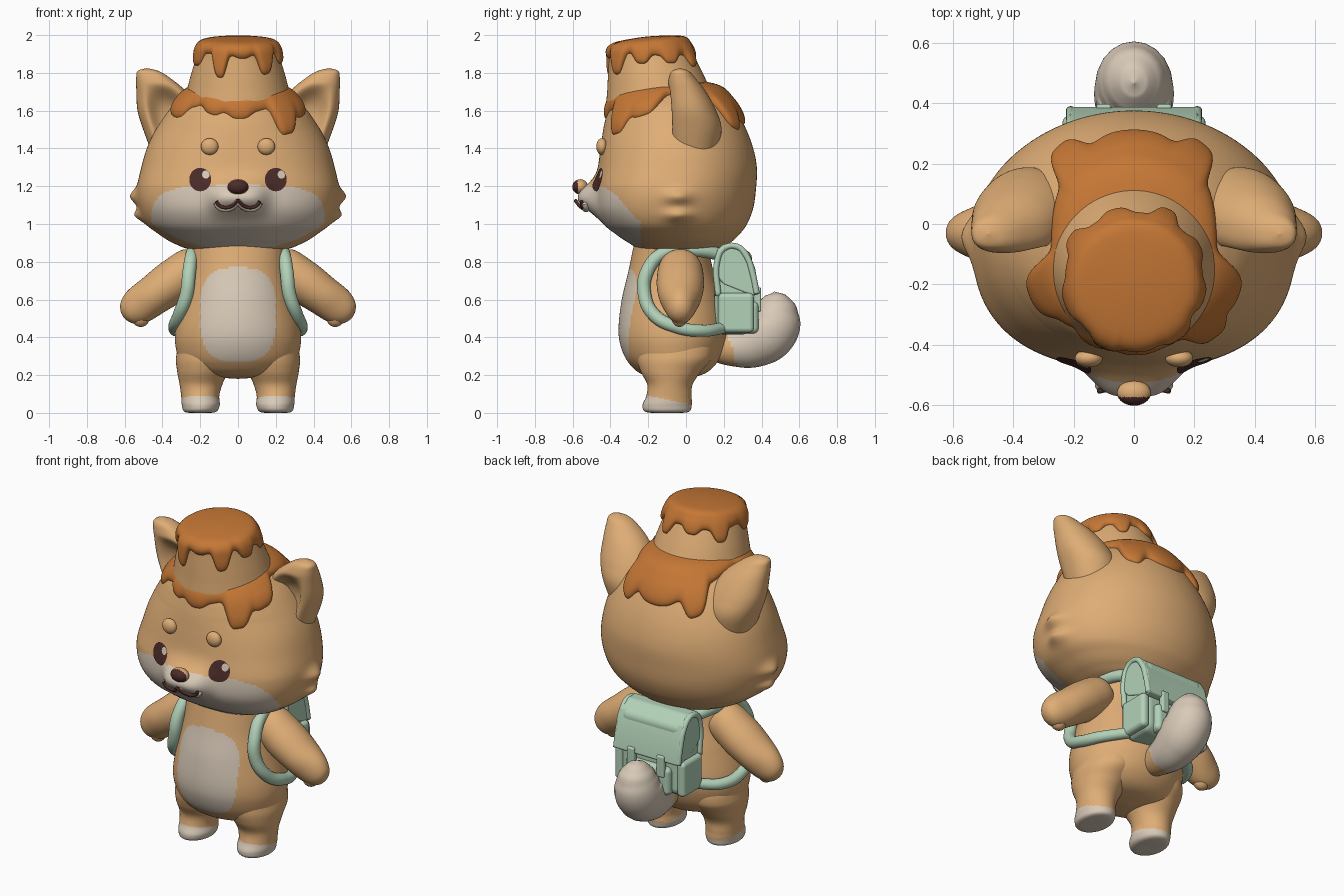
import bpy, bmesh, math
from mathutils import Vector, Matrix
from mathutils.bvhtree import BVHTree

cube = bpy.data.objects.get("Cube")
if cube:
    bpy.data.objects.remove(cube)


def material(name, rgb):
    m = bpy.data.materials.new(name)
    m.use_nodes = True
    m.diffuse_color = (*rgb, 1)
    m.node_tree.nodes["Principled BSDF"].inputs["Base Color"].default_value = (*rgb, 1)
    return m


TAN = material("tan fur", (.74, .42, .18))
CREAM = material("cream fur", (.69, .59, .48))
CARAMEL = material("caramel", (.56, .185, .036))
MINT = material("mint cloth", (.45, .64, .48))
DARK = material("dark brown", (.07, .025, .022))


def finish(bm, name, mats, rule=None, mirror=False, matrix=None, bevel=0):
    """Turn a bmesh into a smooth object; rule picks the material per face."""
    if matrix:
        bm.transform(matrix)
    bmesh.ops.remove_doubles(bm, verts=bm.verts, dist=1e-5)
    bmesh.ops.recalc_face_normals(bm, faces=bm.faces)
    for f in bm.faces:
        f.smooth = True
        if rule:
            f.material_index = int(rule(f.calc_center_median()))
    me = bpy.data.meshes.new(name)
    bm.to_mesh(me)
    tree = BVHTree.FromBMesh(bm)
    bm.free()
    for m in mats:
        me.materials.append(m)
    ob = bpy.data.objects.new(name, me)
    bpy.context.collection.objects.link(ob)
    if bevel:
        b = ob.modifiers.new("bevel", "BEVEL")
        b.width, b.segments, b.harden_normals = bevel, 4, True
    if mirror:
        ob.modifiers.new("mirror", "MIRROR")
    return tree


def grid_faces(bm, rings):
    n = len(rings[0])
    for a, b in zip(rings, rings[1:]):
        for i in range(n):
            bm.faces.new((a[i], a[(i + 1) % n], b[(i + 1) % n], b[i]))


def loft(name, rows, mats, tweak=None, seg=64, steps=8, **kw):
    """Elliptical rings (z, cx, cy, rx, ry) joined by a smooth spline."""
    rows = [Vector(r) for r in rows]
    pts = [rows[0]] + rows + [rows[-1]]
    bm, rings = bmesh.new(), []
    for k in range(len(rows) - 1):
        a, b, c, d = pts[k:k + 4]
        for j in range(steps + (k == len(rows) - 2)):
            t = j / steps
            r = .5 * (2 * b + (c - a) * t + (2 * a - 5 * b + 4 * c - d) * t**2
                      + (3 * b - a - 3 * c + d) * t**3)
            ring = []
            for i in range(seg):
                w = math.tau * i / seg
                v = Vector((r[1] + r[3] * math.cos(w), r[2] + r[4] * math.sin(w), r[0]))
                if tweak:
                    tweak(v, r)
                ring.append(bm.verts.new(v))
            rings.append(ring)
    grid_faces(bm, rings)
    return finish(bm, name, mats, **kw)


def ball(name, pos, radii, mats, **kw):
    bm = bmesh.new()
    bmesh.ops.create_uvsphere(bm, u_segments=40, v_segments=28, radius=1)
    finish(bm, name, mats, matrix=Matrix.Translation(pos) @ Matrix.Diagonal((*radii, 1)), **kw)


def box(name, pos, size, bevel, **kw):
    bm = bmesh.new()
    bmesh.ops.create_cube(bm, size=1)
    finish(bm, name, [MINT], matrix=Matrix.Translation(pos) @ Matrix.Diagonal((*size, 1)), bevel=bevel, **kw)


def tube(name, pts, mats, **kw):
    """Round tube through points (x, y, z, radius)."""
    cu = bpy.data.curves.new(name, "CURVE")
    cu.dimensions, cu.bevel_depth, cu.bevel_resolution = "3D", 1, 8
    cu.resolution_u, cu.use_fill_caps = 10, True
    sp = cu.splines.new("BEZIER")
    sp.bezier_points.add(len(pts) - 1)
    sp.radius_interpolation = "CARDINAL"
    for bp, p in zip(sp.bezier_points, pts):
        bp.co, bp.radius = p[:3], p[3]
        bp.handle_left_type = bp.handle_right_type = "AUTO"
    ob = bpy.data.objects.new(name + " path", cu)
    bpy.context.collection.objects.link(ob)
    bpy.context.view_layer.update()
    me = bpy.data.meshes.new_from_object(ob.evaluated_get(bpy.context.evaluated_depsgraph_get()))
    bm = bmesh.new()
    bm.from_mesh(me)
    bpy.data.objects.remove(ob)
    bpy.data.meshes.remove(me)
    finish(bm, name, mats, **kw)


def glaze(name, tree, centre, edge, drips, thick, seg=180, steps=36):
    """Dripping coat: rays from centre reach the surface out to a wavy polar angle."""
    bm, rings, centre = bmesh.new(), [], Vector(centre)
    for j in range(steps + 1):
        s, ring = math.sin(.5 * math.pi * max(j, .01) / steps), []
        for i in range(seg):
            deg = 360 * i / seg - 180
            w, phi = math.radians(deg), edge(math.radians(deg))
            for at, length, width in drips:
                gap = (deg - at + 180) % 360 - 180
                phi += length * math.exp(-abs(gap / width)**3.5)
            p = math.radians(phi * s)
            d = Vector((math.sin(p) * math.cos(w), math.sin(p) * math.sin(w), math.cos(p)))
            hit = tree.ray_cast(centre, d)[0] or centre + d * .3
            ring.append(bm.verts.new(hit + d * (thick * math.sqrt(max(0, 1 - s**10)) - .003)))
        rings.append(ring)
    grid_faces(bm, rings)
    finish(bm, name, [CARAMEL])


def bell(v, mid, width, power=2):
    return math.exp(-abs((v - mid) / width)**power)


def square_front(v, r, n):
    """Push the front half of a ring from an ellipse towards a rounded box."""
    k = (abs((v.x - r[1]) / r[3])**n + abs((v.y - r[2]) / r[4])**n)**(-1 / n)
    v.x, v.y = r[1] + (v.x - r[1]) * k, r[2] + (v.y - r[2]) * k


# Head: squared front, raised muzzle, cheek tufts, cream lower face
def head_shape(v, r):
    if r[3] > .001 and v.y < r[2]:
        square_front(v, r, 2 + .45 * min(1, max(0, (1.5 - v.z) / .3)))
        v.y -= .092 * bell(v.x, 0, .15, 4) * bell(v.z, 1.14, .083)
    if abs(v.x) > .3:
        tuft = bell(v.z, 1.145, .04) + bell(v.z, 1.045, .035)
        v.x += math.copysign(.038 * bell(v.y, -.04, .07) * tuft, v.x)


def face_patch(c):
    lobe = abs((abs(c.x) - .19) / .27)**2.6 + abs((c.z - 1.03) / .17)**2.6 < 1
    middle = abs(c.x) < .19 and .87 < c.z < 1.18 + .03 * (abs(c.x) < .11)
    return c.y < -.24 and (lobe or middle)


head = loft("head", [(.855, 0, -.03, 0, 0), (.862, 0, -.03, .23, .19), (.9, 0, -.035, .345, .268),
                     (.95, 0, -.045, .425, .332), (1, 0, -.055, .485, .378), (1.08, 0, -.06, .522, .415),
                     (1.18, 0, -.055, .535, .425), (1.3, 0, -.045, .512, .42), (1.42, 0, -.05, .475, .4),
                     (1.54, 0, -.065, .41, .365), (1.64, 0, -.08, .33, .315), (1.71, 0, -.08, .22, .23),
                     (1.74, 0, -.07, 0, 0)], [TAN, CREAM], tweak=head_shape, rule=face_patch, seg=200, steps=12)


# Ears: flat front with a scooped middle
def scoop(v, r):
    if v.y < r[2] and r[3] > .01:
        square_front(v, r, 2.6)
        u = (v.x - r[1]) / r[3] + .05
        h = max(0, 1 - (u / .78)**2) * max(0, 1 - ((v.z - 1.57) / .18)**2)
        v.y += .7 * r[4] * h * h * (3 - 2 * h)


loft("ears", [(1.36, .33, .04, .12, .12), (1.5, .35, .045, .152, .143), (1.6, .372, .03, .16, .13),
              (1.7, .406, .003, .132, .103), (1.77, .447, -.02, .092, .072), (1.81, .476, -.03, .055, .044),
              (1.825, .483, -.032, 0, 0)], [TAN], tweak=scoop, mirror=True)


# Face details laid on the head
def on_face(x, z, lift):
    return head.ray_cast(Vector((x, -2, z)), Vector((0, 1, 0)))[0] + Vector((0, -lift, 0))


def face_disc(name, x, z, rx, rz, lift, mat):
    bm = bmesh.new()
    bmesh.ops.create_circle(bm, cap_ends=True, cap_tris=True, segments=40, radius=1)
    for v in bm.verts:
        v.co = on_face(x + v.co.x * rx, z + v.co.y * rz, lift)
    finish(bm, name, [mat])


for side, x in (("left", .2), ("right", -.2)):
    face_disc(side + "_eye", x, 1.235, .058, .062, .006, DARK)
    face_disc(side + "_eye_shine", x + .03, 1.262, .02, .022, .009, CREAM)

ball("nose", (0, -.56, 1.197), (.056, .042, .04), [TAN, DARK], rule=lambda c: c.y < -.574)
ball("brows", (.15, -.445, 1.41), (.046, .03, .044), [TAN], mirror=True)
smile = [(0, 1.118), (.03, 1.09), (.07, 1.08), (.102, 1.093), (.115, 1.113)]
for name, rise, size, lift, mat in (("lips", 0, .017, .002, CREAM), ("mouth", .007, .009, .016, DARK)):
    tube(name, [(*on_face(x, z + rise, lift), size) for x, z in smile], [mat], mirror=True)


# Pudding hat, leaning forward, with two caramel coats
def lean(v, r):
    v.z += .1 * (v.y - r[2])


hat = loft("pudding_hat", [(1.5, 0, -.12, 0, 0), (1.51, 0, -.12, .27, .26), (1.62, 0, -.135, .287, .285),
                           (1.75, 0, -.158, .26, .258), (1.88, 0, -.187, .222, .222), (1.925, 0, -.2, .206, .206),
                           (1.952, 0, -.2, .182, .182), (1.962, 0, -.2, .13, .13), (1.965, 0, -.2, 0, 0)],
           [TAN], tweak=lean, seg=96)
glaze("hat_caramel", hat, (0, -.19, 1.8), lambda w: 66 + 2 * math.sin(3 * w),
      [(-115, 30, 10), (-50, 27, 12), (-162, 16, 15), (-83, 3, 10), (-12, 13, 12),
       (28, 10, 11), (64, 17, 10), (105, 9, 12), (145, 16, 11)], .031)
glaze("head_caramel", head, (0, -.06, 1.25), lambda w: 32 + 15 * math.sin(w)**2,
      [(-27, 15, 15), (-153, 15, 15), (-50, 20, 10), (-88, 3, 10), (-113, 3, 8), (-135, 3, 8),
       (54, 15, 11), (128, 17, 11), (90, 6, 24)], .036)

# Body with cream belly
loft("body", [(.18, 0, -.06, 0, 0), (.2, 0, -.07, .2, .15), (.26, 0, -.07, .297, .23), (.35, 0, -.07, .33, .275),
              (.45, 0, -.07, .33, .287), (.6, 0, -.075, .295, .265), (.75, 0, -.08, .262, .225),
              (.92, 0, -.08, .25, .19)], [TAN, CREAM], seg=160, steps=14,
     rule=lambda c: c.y < -.1 and abs(c.x / .2)**3 + abs((c.z - .52) / .25)**3 < 1)

# Legs with cream feet
loft("legs", [(0, .2, -.1, 0, 0), (.004, .2, -.1, .08, .11), (.04, .197, -.1, .1, .13), (.09, .2, -.09, .101, .12),
              (.15, .196, -.085, .113, .12), (.22, .187, -.08, .135, .16), (.3, .172, -.06, .155, .2),
              (.4, .15, -.06, .14, .18), (.47, .15, -.06, 0, 0)], [TAN, CREAM], mirror=True,
     rule=lambda c: c.z < .07 - .2 * (c.y + .1))

# Arms: lofted along z, then swung outwards
swing = Matrix.Translation((.22, -.03, .785)) @ Matrix.Rotation(math.radians(125.5), 4, "Y")
loft("arms", [(-.03, 0, 0, 0, 0), (0, 0, 0, .1, .1), (.14, 0, 0, .115, .125), (.28, 0, 0, .106, .115),
              (.38, 0, 0, .098, .085), (.44, 0, 0, .072, .06), (.468, 0, 0, .036, .032), (.476, 0, 0, 0, 0)],
     [TAN], mirror=True, matrix=swing)
ball("thumbs", (.515, -.035, .505), (.047, .042, .05), [TAN], mirror=True)

# Tail
tube("tail", [(0, .12, .36, .08), (0, .25, .35, .105), (0, .37, .38, .138), (0, .455, .45, .145),
              (0, .472, .53, .125), (0, .472, .585, .095), (0, .47, .625, .05), (0, .468, .642, .002)],
     [TAN, CREAM], rule=lambda c: c.y > .24 - .3 * (c.z - .35), matrix=Matrix.Diagonal((.9, 1, 1, 1)))

# Backpack
box("pack_body", (0, .25, .64), (.42, .2, .45), .05)
box("pack_pocket", (0, .345, .505), (.3, .08, .17), .03)
box("pack_side_pockets", (.21, .265, .53), (.055, .19, .21), .025, mirror=True)
box("pack_buckles", (.1, .38, .6), (.05, .035, .13), .01, mirror=True)
flap = [(.16, .86), (.2, .895), (.27, .895), (.33, .855), (.365, .77), (.39, .63),
        (.355, .62), (.3, .64), (.2, .68), (.165, .72)]
bm = bmesh.new()
face = bm.faces.new([bm.verts.new((-.215, y, z)) for y, z in flap])
ext = bmesh.ops.extrude_face_region(bm, geom=[face])["geom"]
bmesh.ops.translate(bm, vec=(.43, 0, 0), verts=[v for v in ext if isinstance(v, bmesh.types.BMVert)])
finish(bm, "pack_flap", [MINT], bevel=.012)
tube("pack_piping", [(.21, y, z, .016) for y, z in
                     ((.17, .62), (.165, .8), (.2, .87), (.27, .88), (.32, .83), (.352, .74), (.375, .63))],
     [MINT], mirror=True)
tube("pack_handle", [(-.06, .17, .84, .014), (-.04, .15, .885, .014), (.04, .15, .885, .014), (.06, .17, .84, .014)],
     [MINT])

# Shoulder straps
tube("shoulder_straps", [(.17, .18, .84, .034), (.22, .05, .86, .034), (.242, -.12, .845, .034),
                         (.258, -.205, .75, .036), (.272, -.22, .63, .036), (.31, -.17, .52, .035),
                         (.335, -.05, .455, .034), (.31, .08, .435, .032), (.2, .2, .45, .03)], [MINT], mirror=True)
